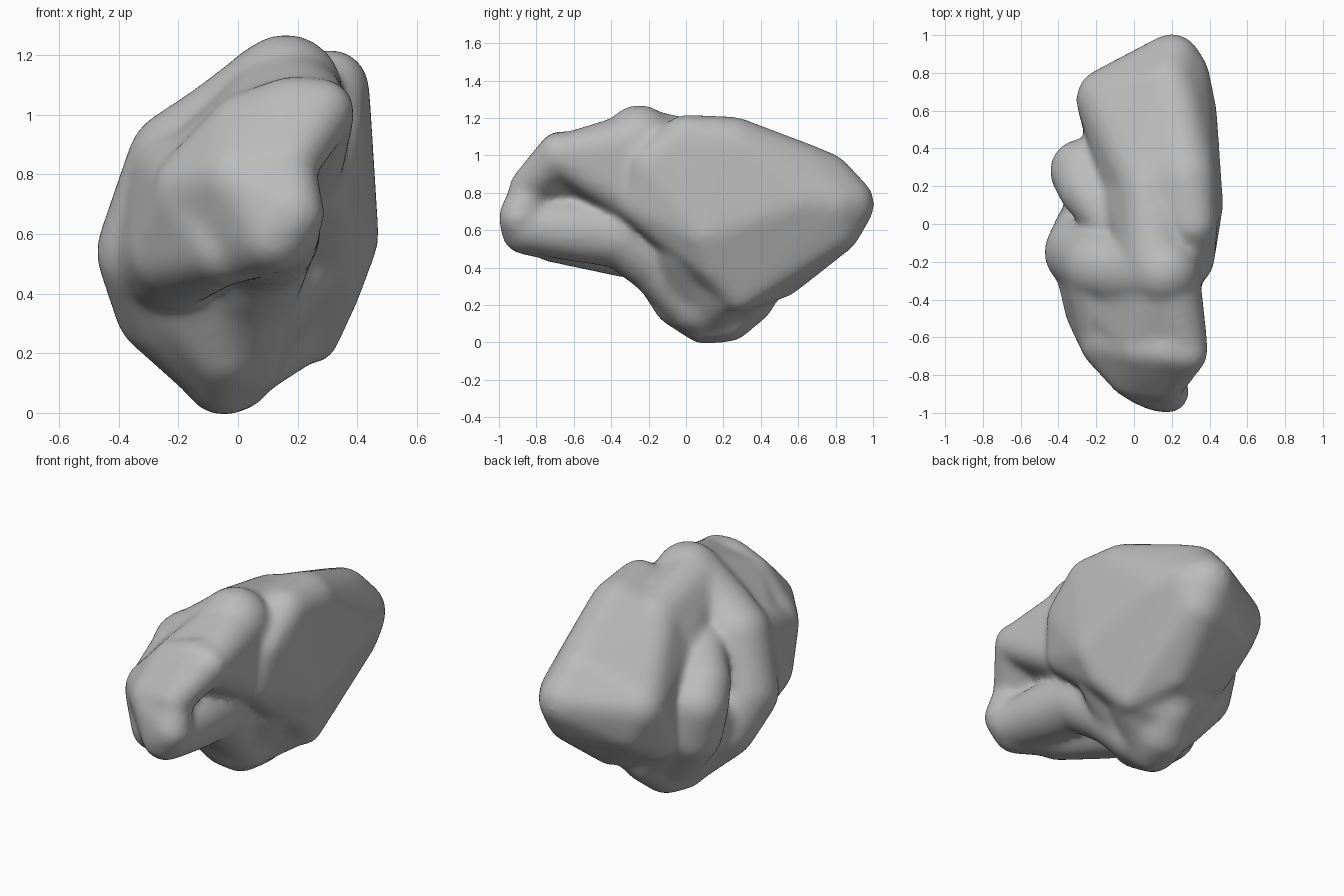
import bpy, bmesh
from mathutils import Vector

cube = bpy.data.objects.get("Cube")
if cube:
    bpy.data.objects.remove(cube, do_unlink=True)

# Unit ball used to round every lump
ball = bmesh.new()
bmesh.ops.create_icosphere(ball, subdivisions=3, radius=1)
BALL = [v.co.copy() for v in ball.verts]
ball.free()

body = bmesh.new()


def lump(*balls):
    """Add the rounded convex skin around some balls (x, y, z, radius)."""
    bm = bmesh.new()
    for x, y, z, r in balls:
        # Tight curves lose more to the softening, so they start fuller
        full = r + 0.0013 / r
        for p in BALL:
            bm.verts.new(Vector((x, y, z)) + p * full)
    bmesh.ops.convex_hull(bm, input=bm.verts[:])
    loose = [v for v in bm.verts if not v.link_faces]
    bmesh.ops.delete(bm, geom=loose, context='VERTS')
    bmesh.ops.recalc_face_normals(bm, faces=bm.faces[:])
    part = bpy.data.meshes.new("lump")
    bm.to_mesh(part)
    bm.free()
    body.from_mesh(part)
    bpy.data.meshes.remove(part)


def band(*balls):
    """Add a rounded strip running through the balls in order."""
    for a, b in zip(balls, balls[1:]):
        lump(a, b)


# Large rear lobe
lump((.2, .85, .74, .15), (.26, .79, .74, .13), (.28, .6, .76, .15),
     (.21, .62, .91, .15), (.18, .74, .87, .14), (-.14, .66, .72, .16),
     (-.1, .68, .6, .14), (.2, .78, .62, .15), (.28, .25, 1.05, .15),
     (.31, 0, 1.09, .12), (.25, .28, .25, .07), (.14, .51, .35, .1),
     (.36, .1, .58, .1), (.31, .15, .42, .09), (.05, .25, .96, .15),
     (0, .2, .6, .15), (-.03, .24, .84, .13), (-.12, .48, .47, .13),
     (.32, -.2, .95, .09), (.27, -.25, .74, .1))

# Rounded base, with its rear side running up under the lobe
lump((-.05, .1, .13, .13), (-.02, .22, .15, .14), (.02, .34, .24, .13),
     (-.22, .1, .45, .15), (-.05, -.04, .22, .13), (.2, 0, .5, .14),
     (-.1, -.18, .48, .15), (-.2, -.1, .4, .15))
lump((0, .12, .17, .13), (.22, .25, .28, .1), (.1, .1, .4, .16))
lump((.02, .34, .25, .13), (.13, .45, .36, .1), (-.14, .35, .43, .14),
     (-.1, .2, .26, .14), (.22, .26, .27, .09))

# Core that ties the folds together
lump((.05, -.2, .72, .22), (0, .1, .5, .22), (.08, .05, .85, .2))

# Saddle between the crest and the rear lobe
lump((.12, -.22, 1.06, .18), (.08, .2, 1, .15), (-.03, .13, .87, .12))

# Outer fold, from the crest down the side to the base
band((.16, -.25, 1.08, .185), (-.06, -.25, .92, .18), (-.18, -.22, .83, .19),
     (-.28, -.15, .54, .19), (-.24, -.02, .36, .17), (-.05, .1, .14, .13))

# Inner fold, tucked between the outer fold and the rear lobe
band((-.12, 0, .82, .11), (-.25, .18, .71, .14), (-.275, .28, .62, .165),
     (-.24, .28, .44, .16), (-.1, .22, .25, .15))

# Bridge from the crest to the front lobe
lump((.16, -.25, 1.05, .18), (.25, -.53, .98, .11), (.28, -.67, 1, .1),
     (-.15, -.4, .75, .17), (.2, -.25, .76, .13), (.02, -.62, .96, .1))

# Front lobe, upper brow and lower snout
lump((.28, -.68, 1.01, .1), (.18, -.67, 1.02, .1), (.02, -.66, .96, .1),
     (.17, -.85, .83, .08), (0, -.79, .78, .13), (-.13, -.62, .74, .15))
lump((.18, -.89, .67, .1), (.12, -.86, .6, .12), (.05, -.82, .74, .13),
     (.17, -.85, .8, .08), (-.13, -.62, .74, .15), (-.1, -.6, .55, .13))

# Side arm joining the front lobe to the outer fold
lump((-.13, -.62, .72, .15), (-.05, -.72, .56, .12), (-.2, -.45, .55, .16),
     (-.26, -.15, .52, .17), (-.22, -.3, .5, .15), (-.19, -.3, .8, .16))

# Rounded roll under the bridge, running back down into the base
band((.14, -.84, .62, .13), (.11, -.6, .6, .16), (.09, -.35, .57, .165),
     (.03, -.15, .43, .17), (0, .05, .2, .15))

mesh = bpy.data.meshes.new("rough_body")
body.to_mesh(mesh)
body.free()
rough = bpy.data.objects.new("folded_body", mesh)
bpy.context.collection.objects.link(rough)

# Fuse the lumps and soften the creases
fuse = rough.modifiers.new("fuse", 'REMESH')
fuse.mode = 'VOXEL'
fuse.voxel_size = 0.018
soften = rough.modifiers.new("soften", 'SMOOTH')
soften.factor = 0.5
soften.iterations = 22
graph = bpy.context.evaluated_depsgraph_get()
skin = bpy.data.meshes.new_from_object(rough.evaluated_get(graph))
rough.modifiers.clear()
rough.data = skin
skin.name = "folded_body"
for face in skin.polygons:
    face.use_smooth = True

# Plain grey clay
grey = bpy.data.materials.new("plain_grey")
grey.use_nodes = True
colour = (.5, .5, .5, 1)
grey.diffuse_color = colour
shader = next(n for n in grey.node_tree.nodes if n.type == 'BSDF_PRINCIPLED')
shader.inputs["Base Color"].default_value = colour
skin.materials.clear()
skin.materials.append(grey)
